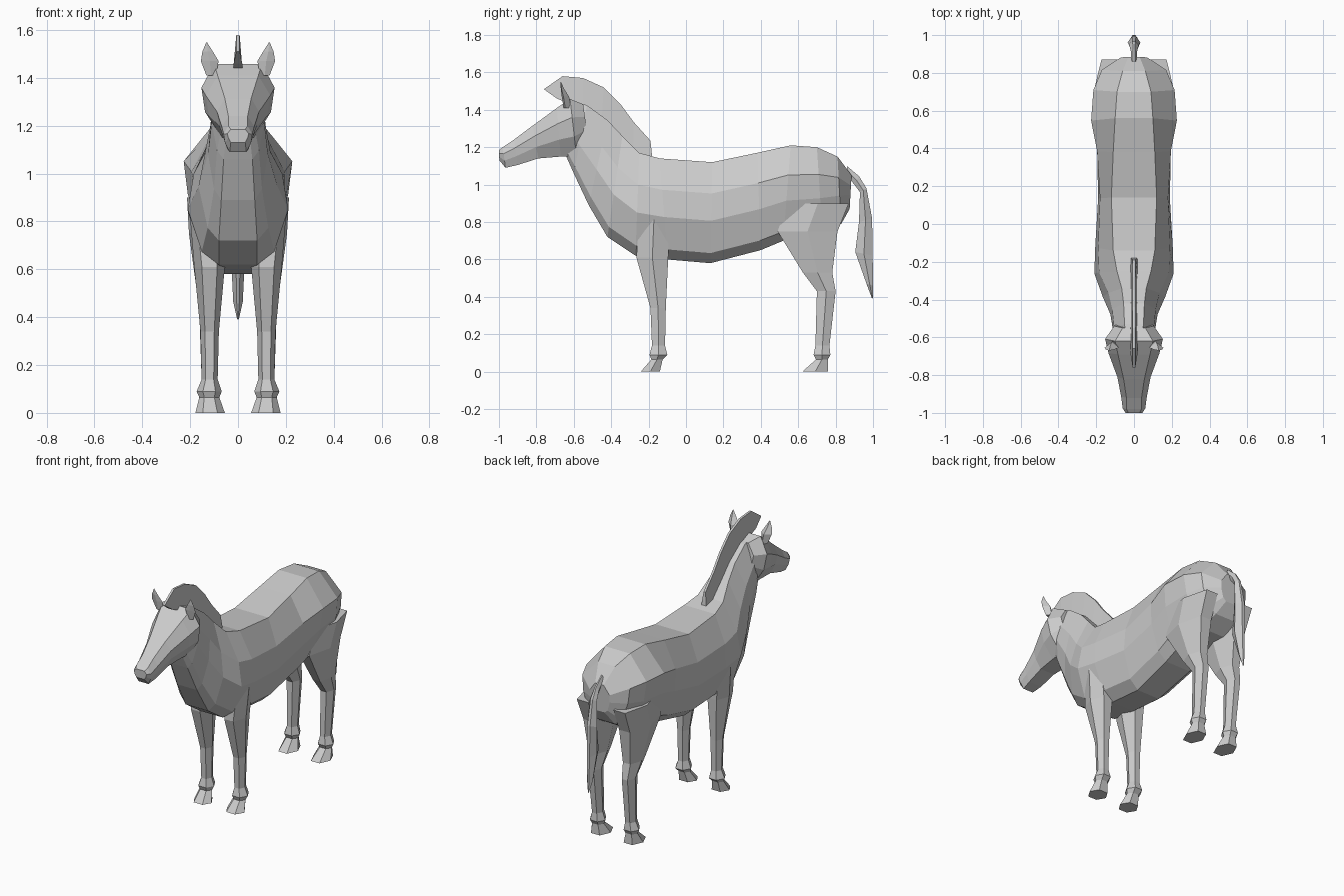
import bpy, bmesh


def loft(name, rings, mirror=False):
    """Skin a list of equal-length closed rings and cap both ends."""
    bm = bmesh.new()
    vs = [[bm.verts.new(p) for p in r] for r in rings]
    n = len(rings[0])
    for a, b in zip(vs, vs[1:]):
        for i in range(n):
            j = (i + 1) % n
            bm.faces.new((a[i], a[j], b[j], b[i]))
    bm.faces.new(vs[0])
    bm.faces.new(vs[-1])
    bmesh.ops.recalc_face_normals(bm, faces=bm.faces)
    me = bpy.data.meshes.new(name)
    bm.to_mesh(me)
    bm.free()
    ob = bpy.data.objects.new(name, me)
    bpy.context.collection.objects.link(ob)
    if mirror:
        ob.modifiers.new("mirror", 'MIRROR')
    return ob


def section(yt, zt, yb, zb, half):
    """Symmetric ring; half = (x, t) from top (t=0) to bottom (t=1)."""
    right = [(x, yt + (yb - yt) * t, zt + (zb - zt) * t) for x, t in half]
    return right + [(-x, y, z) for x, y, z in reversed(right)]


# Torso and neck: top y,z, bottom y,z, crest, upper, lower, belly half widths
torso = [
    (.885, 1.05, .875, .87, .03, .07, .07, .03),
    (.81, 1.15, .83, .79, .06, .17, .16, .07),
    (.70, 1.20, .73, .73, .09, .215, .20, .09),
    (.56, 1.21, .52, .70, .10, .227, .21, .09),
    (.38, 1.17, .40, .65, .11, .195, .195, .09),
    (.14, 1.12, .13, .58, .12, .18, .19, .08),
    (-.14, 1.14, -.10, .60, .11, .19, .205, .08),
    (-.25, 1.17, -.27, .62, .09, .185, .21, .08),
    (-.34, 1.26, -.42, .72, .065, .135, .165, .08),
    (-.42, 1.345, -.52, .89, .055, .115, .125, .07),
    (-.53, 1.425, -.60, 1.06, .05, .105, .11, .06),
    (-.62, 1.45, -.64, 1.15, .04, .09, .09, .05),
]
loft("body", [section(yt, zt, yb, zb, [(c, 0), (u, .31), (l, .58),
                                       (b + .55 * (l - b), .9), (b, 1)])
              for yt, zt, yb, zb, c, u, l, b in torso])

# Head: top y,z, bottom y,z, top, cheek, jaw half widths
head = [
    (-.55, 1.43, -.52, 1.22, .06, .105, .07),
    (-.62, 1.458, -.585, 1.15, .10, .153, .07),
    (-.69, 1.41, -.67, 1.15, .085, .135, .06),
    (-.82, 1.315, -.79, 1.14, .055, .088, .05),
    (-.92, 1.24, -.90, 1.105, .04, .068, .045),
    (-.98, 1.20, -.965, 1.09, .04, .06, .035),
    (-1.0, 1.185, -.998, 1.13, .03, .045, .03),
]
loft("head", [section(yt, zt, yb, zb, [(c, 0), (w, .32), (w * .9, .65), (j, 1)])
              for yt, zt, yb, zb, c, w, j in head])


def leg(name, rows):
    """Hexagonal leg; rows = z, front y, back y, inner x, outer x."""
    rings = []
    for z, y0, y1, x0, x1 in rows:
        cx, cy, rx, ry = (x0 + x1) / 2, (y0 + y1) / 2, (x1 - x0) / 2, (y1 - y0) / 2
        rings.append([(cx + rx * a, cy + ry * b, z) for a, b in
                      ((1, 0), (.5, 1), (-.5, 1), (-1, 0), (-.5, -1), (.5, -1))])
    loft(name, rings, mirror=True)


# Legs with hooves
leg("front_leg", [
    (.85, -.25, -.09, .09, .203), (.61, -.265, -.095, .055, .183),
    (.34, -.19, -.108, .08, .157), (.14, -.182, -.112, .085, .152),
    (.09, -.195, -.10, .068, .173), (.065, -.185, -.125, .078, .162),
    (0, -.242, -.14, .055, .178)])
leg("hind_leg", [
    (.90, .54, .87, .05, .213), (.75, .49, .81, .05, .205),
    (.53, .625, .782, .07, .175), (.43, .70, .80, .08, .162),
    (.14, .692, .767, .085, .152), (.09, .682, .772, .068, .173),
    (.065, .695, .758, .078, .162), (0, .622, .76, .055, .178)])

# Ears: z, y, x, half width, half depth
loft("ear", [[(x + w, y, z), (x, y + d, z), (x - w, y, z), (x, y - d * .3, z)]
             for z, y, x, w, d in ((1.41, -.645, .112, .02, .03),
                                   (1.47, -.655, .118, .037, .03),
                                   (1.51, -.665, .127, .022, .015),
                                   (1.548, -.67, .131, .002, .002))], mirror=True)

# Mane: outer y,z and crest y,z
mane = [(-.76, 1.51, -.69, 1.46), (-.66, 1.58, -.64, 1.44), (-.55, 1.57, -.55, 1.42),
        (-.44, 1.52, -.45, 1.35), (-.35, 1.43, -.36, 1.26), (-.28, 1.335, -.28, 1.18),
        (-.19, 1.235, -.18, 1.14)]
loft("mane", [section(yt, zt, yb, zb, [(.007, 0), (.018, 1)])
              for yt, zt, yb, zb in mane])

# Tail: outer y,z, inner y,z, half width
tail = [(.86, 1.10, .86, 1.05, .014), (.925, 1.045, .90, 1.00, .016),
        (.965, .98, .93, .96, .025), (.995, .82, .925, .80, .034),
        (.998, .62, .905, .64, .028), (1.0, .46, .965, .47, .02),
        (1.0, .39, .993, .395, .004)]
loft("tail", [section(yt, zt, yb, zb, [(w * .3, 0), (w, .5), (w * .3, 1)])
              for yt, zt, yb, zb, w in tail])
